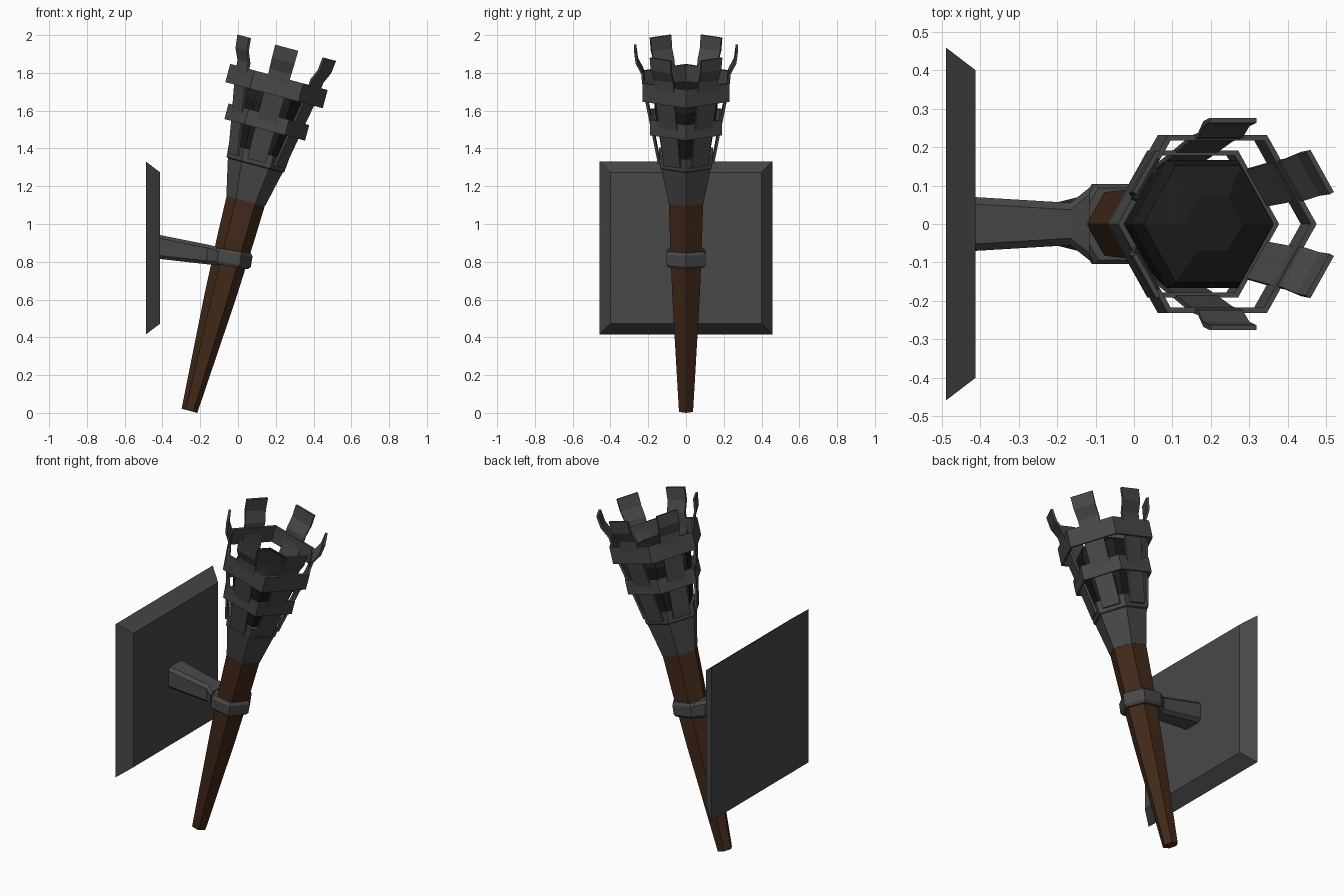
import bpy, bmesh
from math import radians, sin, cos, pi
from mathutils import Matrix, Vector

if "Cube" in bpy.data.objects:
    bpy.data.objects.remove(bpy.data.objects["Cube"])


def material(name, rgb):
    m = bpy.data.materials.new(name)
    m.diffuse_color = (*rgb, 1)
    m.use_nodes = True
    m.node_tree.nodes["Principled BSDF"].inputs["Base Color"].default_value = m.diffuse_color
    return m


IRON = material("dark_iron", (0.065, 0.065, 0.065))
WOOD = material("dark_wood", (0.055, 0.022, 0.010))
COAL = material("charcoal", (0.012, 0.012, 0.012))

# Torch axis leans 15 degrees away from the wall plate
TORCH = Matrix.Translation((-0.257, 0, 0.011)) @ Matrix.Rotation(radians(15), 4, 'Y')


def loft(name, sections, mat, matrix=Matrix(), closed=False):
    """Skin a list of equal-sized point loops; cap the ends or close into a ring."""
    bm = bmesh.new()
    rings = [[bm.verts.new(matrix @ Vector(p)) for p in s] for s in sections]
    n = len(rings[0])
    pairs = list(zip(rings, rings[1:]))
    if closed:
        pairs.append((rings[-1], rings[0]))
    else:
        bm.faces.new(rings[0])
        bm.faces.new(rings[-1])
    for a, b in pairs:
        for i in range(n):
            j = (i + 1) % n
            bm.faces.new((a[i], a[j], b[j], b[i]))
    bmesh.ops.recalc_face_normals(bm, faces=bm.faces)
    me = bpy.data.meshes.new(name)
    bm.to_mesh(me)
    bm.free()
    me.materials.append(mat)
    ob = bpy.data.objects.new(name, me)
    bpy.context.collection.objects.link(ob)
    return ob


def hexagon(r, z):
    return [(r * cos(i * pi / 3), r * sin(i * pi / 3), z) for i in range(6)]


def hex_lathe(name, profile, mat, matrix=TORCH, closed=False):
    return loft(name, [hexagon(r, z) for r, z in profile], mat, matrix, closed)


def hoop(name, r, z0, z1, thick):
    hex_lathe(name, [(r - thick, z0), (r, z0), (r, z1), (r - thick, z1)], IRON, closed=True)


# Wooden handle and its iron socket
hex_lathe("handle", [(0.043, 0), (0.083, 0.62), (0.098, 0.95), (0.105, 1.17)], WOOD)
hex_lathe("socket", [(0.106, 1.15), (0.150, 1.345), (0.158, 1.35), (0.164, 1.42),
                     (0.145, 1.42)], IRON)

# Charcoal filling inside the basket
hex_lathe("charcoal", [(0.140, 1.40), (0.192, 1.68), (0.175, 1.74), (0.08, 1.785)], COAL)

# Two basket hoops
hoop("lower_hoop", 0.221, 1.54, 1.625, 0.016)
hoop("upper_hoop", 0.267, 1.73, 1.83, 0.016)

# Six upright slats with kinked, flared tips: (height, distance out, half width)
slat = [(1.37, 0.137, 0.050), (1.585, 0.178, 0.054), (1.77, 0.215, 0.058),
        (1.86, 0.224, 0.060), (1.92, 0.254, 0.062), (1.99, 0.263, 0.063)]
for k in range(6):
    turn = TORCH @ Matrix.Rotation(radians(30 + 60 * k), 4, 'Z')
    loft(f"basket_slat_{k + 1}",
         [[(d, -w, z), (d + 0.013, -w, z), (d + 0.013, w, z), (d, w, z)] for z, d, w in slat],
         IRON, turn)

# Clamp around the handle, with chamfered outer edges
clamp = Matrix.Translation((-0.046, 0, 0.82)) @ Matrix.Rotation(radians(9), 4, 'Y')
hex_lathe("clamp", [(0.085, -0.043), (0.108, -0.043), (0.120, -0.028), (0.120, 0.028),
                    (0.108, 0.043), (0.085, 0.043)], IRON, clamp, closed=True)


def chamfered(x, w, z0, z1, c=0.018):
    return [(x, -w, z0 + c), (x, -w + c, z0), (x, w - c, z0), (x, w, z0 + c),
            (x, w, z1 - c), (x, w - c, z1), (x, -w + c, z1), (x, -w, z1 - c)]


# Bracket arm from the plate, spreading into the clamp
loft("bracket_arm", [chamfered(-0.415, 0.070, 0.815, 0.942),
                     chamfered(-0.165, 0.055, 0.787, 0.892),
                     chamfered(-0.115, 0.095, 0.783, 0.880)], IRON)


# Bevelled square wall plate
def square(x, h):
    return [(x, -h, 0.873 - h), (x, h, 0.873 - h), (x, h, 0.873 + h), (x, -h, 0.873 + h)]


loft("wall_plate", [square(-0.488, 0.458), square(-0.412, 0.400)], IRON)
